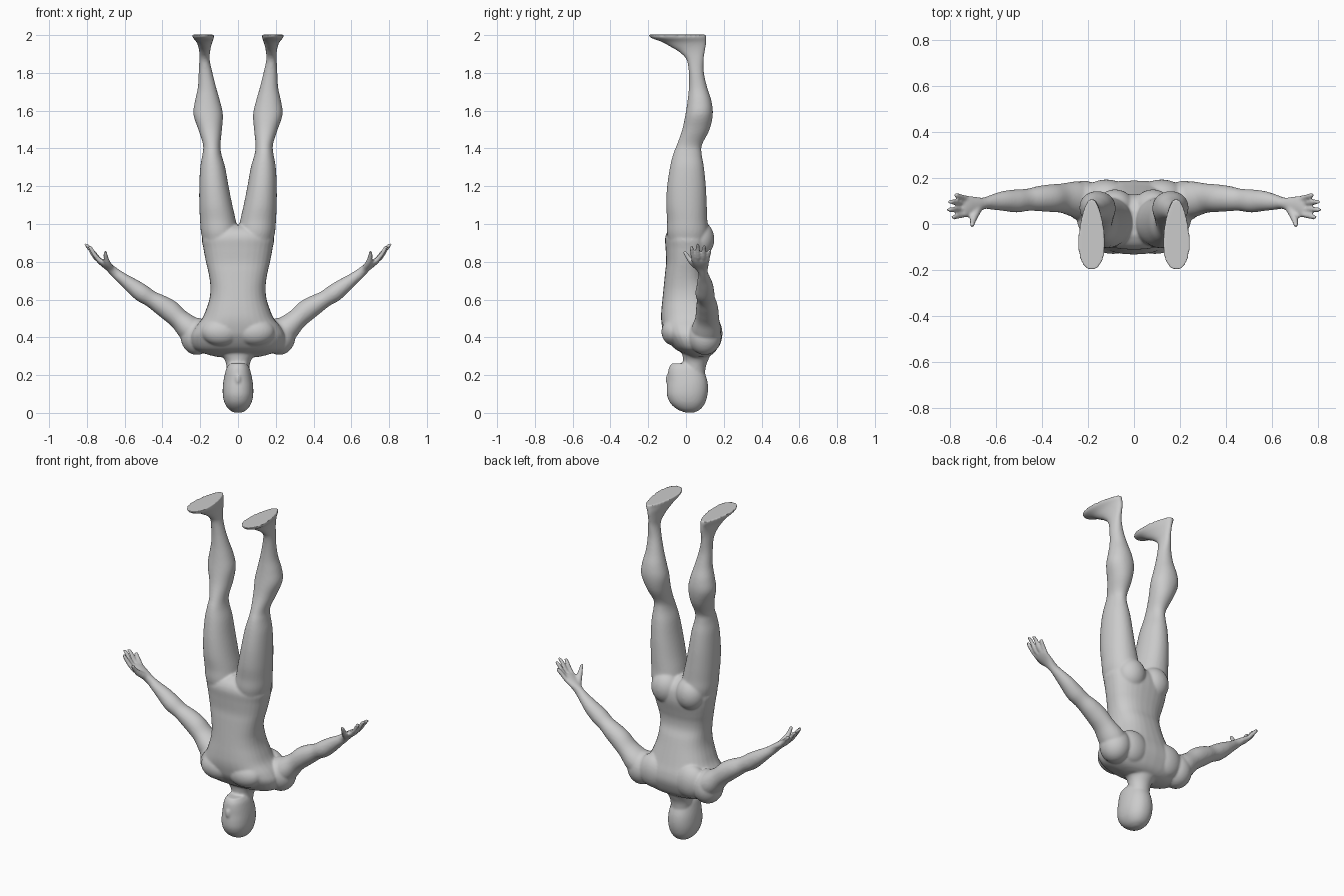
import bpy, bmesh
from math import sin, cos, pi
from mathutils import Vector, Matrix

SEG = 32
bm = bmesh.new()


def smooth_rows(rows, steps=4):
    """Catmull-Rom interpolation of a list of number rows."""
    out = []
    for i in range(len(rows) - 1):
        p0, p1 = rows[max(i - 1, 0)], rows[i]
        p2, p3 = rows[i + 1], rows[min(i + 2, len(rows) - 1)]
        for s in range(steps):
            t = s / steps
            out.append([b + 0.5 * t * (c - a + t * (2*a - 5*b + 4*c - d + t * (3*(b - c) + d - a)))
                        for a, b, c, d in zip(p0, p1, p2, p3)])
    out.append(list(rows[-1]))
    return out


def skin(rings):
    """Closed tube through rings of points."""
    loops = [[bm.verts.new(p) for p in r] for r in rings]
    for a, b in zip(loops, loops[1:]):
        for i in range(SEG):
            j = (i + 1) % SEG
            bm.faces.new((a[i], a[j], b[j], b[i]))
    bm.faces.new(loops[0][::-1])
    bm.faces.new(loops[-1])


def power(v, n):
    return (abs(v) ** (2 / n)) * (1 if v >= 0 else -1)


def stack(rows, n=2.0, side=1):
    """Horizontal rings: z, x min, x max, y front, y back, heel taper."""
    rings = []
    for z, x0, x1, yf, yb, k in smooth_rows(rows):
        ring = []
        for i in range(SEG):
            a = 2 * pi * i / SEG
            c, s = power(cos(a), n), power(sin(a), n)
            x = (x0 + x1) / 2 + (x1 - x0) / 2 * c * (1 - k * s)
            ring.append((side * x, (yf + yb) / 2 + (yb - yf) / 2 * s, z))
        rings.append(ring)
    skin(rings)


def limb(rows, side=1):
    """Rings square to a path: x, y, z, radius along y, radius across."""
    pts = smooth_rows(rows)
    rings = []
    for i, (x, y, z, ry, rv) in enumerate(pts):
        t = (Vector(pts[min(i + 1, len(pts) - 1)][:3]) - Vector(pts[max(i - 1, 0)][:3])).normalized()
        u = Vector((0, 1, 0))
        u = (u - t * u.dot(t)).normalized()
        v = t.cross(u)
        ring = []
        for k in range(SEG):
            a = 2 * pi * k / SEG
            p = Vector((x, y, z)) + u * ry * cos(a) + v * rv * sin(a)
            ring.append((side * p.x, p.y, p.z))
        rings.append(ring)
    skin(rings)


def ball(loc, size):
    m = Matrix.Translation(loc) @ Matrix.Diagonal((*size, 1))
    bmesh.ops.create_uvsphere(bm, u_segments=32, v_segments=20, radius=1, matrix=m)


def centred(rows):
    return [(z, -w, w, f, b, 0) for z, w, f, b in rows]


# head, upside down with the crown on the ground
stack(centred([(0.001, .018, 0, .04), (.018, .048, -.045, .075), (.05, .07, -.082, .1),
               (.09, .08, -.1, .113), (.13, .081, -.102, .117), (.17, .077, -.098, .113),
               (.21, .069, -.096, .1), (.24, .06, -.09, .085), (.262, .044, -.076, .06)]), 2.2)
ball((0, -.092, .178), (.015, .016, .03))

# neck
stack(centred([(.17, .055, -.01, .1), (.24, .06, -.014, .104), (.28, .07, -.016, .118),
               (.31, .095, -.02, .13), (.36, .13, -.04, .15)]))

# torso
stack(centred([(.295, .1, .03, .11), (.31, .165, 0, .14), (.34, .23, -.06, .165),
               (.4, .25, -.108, .187), (.45, .23, -.125, .185), (.5, .19, -.132, .17),
               (.55, .168, -.13, .155), (.6, .152, -.125, .14), (.65, .146, -.12, .125),
               (.7, .149, -.115, .107), (.75, .158, -.11, .105), (.8, .17, -.105, .115),
               (.87, .183, -.108, .13), (.93, .188, -.11, .125), (.97, .13, -.09, .1),
               (.995, .06, -.05, .06)]), 2.4)

leg = [(.86, .012, .172, -.08, .1, 0), (.95, .002, .195, -.1, .118, 0),
       (1.02, .012, .201, -.1, .113, 0), (1.1, .03, .205, -.105, .11, 0),
       (1.2, .05, .205, -.1, .105, 0), (1.3, .068, .2, -.085, .095, 0),
       (1.37, .088, .188, -.068, .083, 0), (1.42, .093, .185, -.048, .085, 0),
       (1.5, .085, .21, -.02, .125, 0), (1.58, .08, .236, -.003, .142, 0),
       (1.65, .095, .228, .008, .135, 0), (1.72, .115, .213, .015, .113, 0),
       (1.8, .135, .208, .015, .095, 0), (1.87, .15, .205, .003, .094, 0),
       (1.91, .148, .205, -.035, .099, .05), (1.94, .143, .21, -.085, .105, .15),
       (1.965, .136, .22, -.13, .108, .22), (1.985, .13, .236, -.185, .109, .25),
       (2.002, .127, .241, -.201, .109, .25)]

arm = [(.19, .1, .39, .07, .07), (.25, .107, .44, .078, .07), (.31, .112, .495, .064, .055),
       (.36, .112, .54, .06, .057), (.41, .11, .573, .055, .052), (.46, .105, .603, .048, .044),
       (.51, .1, .635, .05, .047), (.56, .1, .672, .044, .041), (.61, .095, .71, .034, .031),
       (.65, .09, .742, .025, .026), (.685, .083, .772, .036, .021),
       (.72, .077, .797, .047, .018), (.742, .077, .812, .045, .013)]

# finger: start y, tip x, tip y, tip z
fingers = [(.042, .785, .03, .885), (.066, .805, .062, .897),
           (.09, .8, .096, .888), (.11, .772, .125, .865)]

for side in (1, -1):
    stack(leg, 2.1, side)
    limb(arm, side)
    for y, tx, ty, tz in fingers:
        limb([(.725, y, .8, .013, .012), (.748 + (tx - .78) * .4, y * .6 + ty * .4, .825, .012, .012),
              ((tx + .755) / 2 + .008, ty, tz * .5 + .425, .011, .011),
              (tx, ty, tz - .006, .009, .009), (tx + .002, ty, tz, .005, .005)], side)
    # thumb
    limb([(.675, .07, .768, .02, .018), (.692, .035, .795, .017, .017),
          (.7, .01, .825, .012, .013), (.702, -.005, .85, .01, .01),
          (.703, -.008, .858, .005, .005)], side)
    # shoulder, chest, shoulder blade and buttock masses
    ball((side * .218, .1, .405), (.086, .088, .098))
    ball((side * .09, -.06, .43), (.105, .07, .075))
    ball((side * .12, .125, .42), (.1, .068, .1))
    ball((side * .082, .072, .92), (.085, .078, .095))

bmesh.ops.recalc_face_normals(bm, faces=bm.faces)
mesh = bpy.data.meshes.new("body")
bm.to_mesh(mesh)
bm.free()
body = bpy.data.objects.new("body", mesh)
bpy.context.collection.objects.link(body)

# fuse all the masses into one smooth skin
fuse = body.modifiers.new("fuse", 'REMESH')
fuse.mode = 'VOXEL'
fuse.voxel_size = 0.0065
fuse.use_smooth_shade = True
relax = body.modifiers.new("relax", 'SMOOTH')
relax.factor = 0.5
relax.iterations = 6
